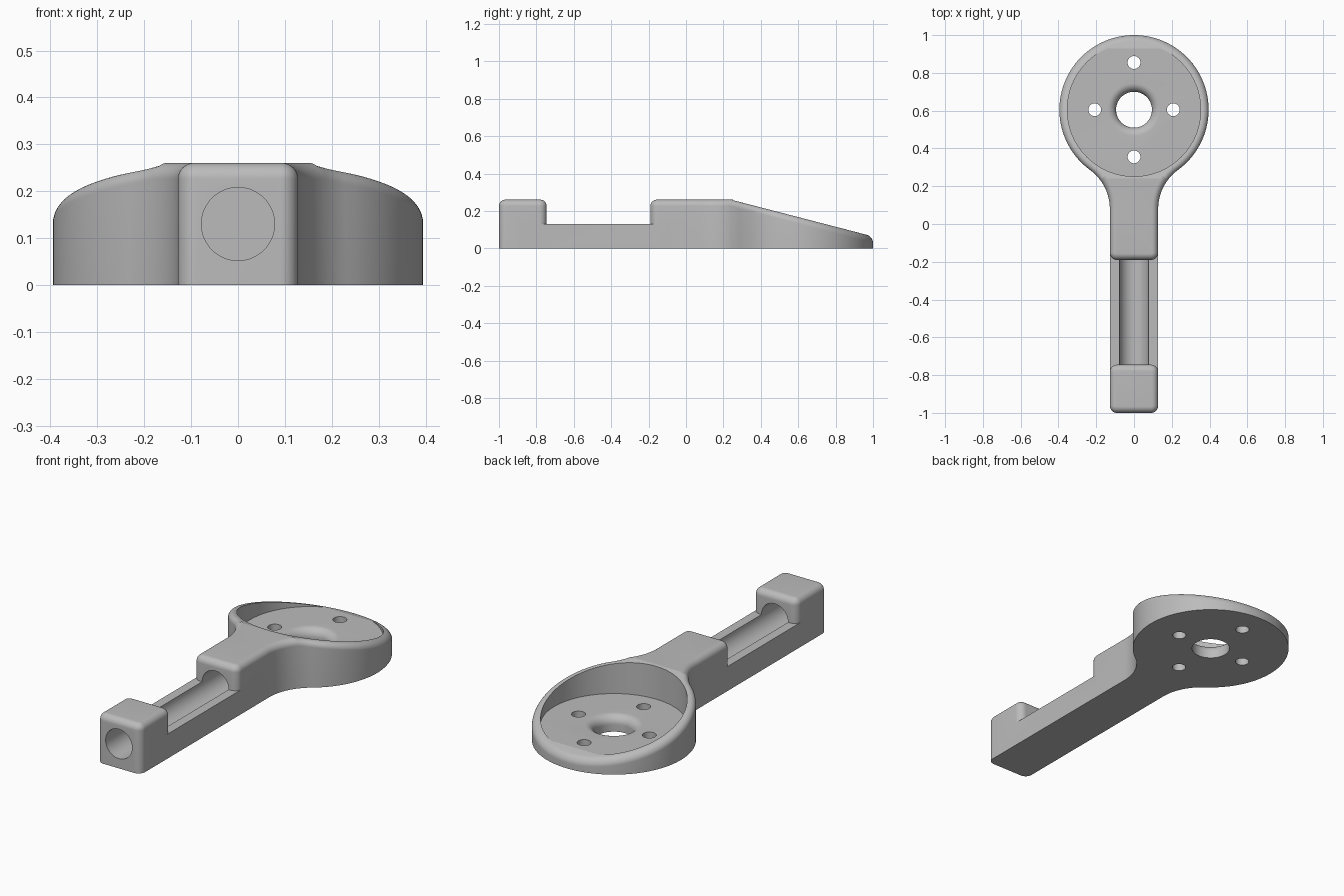
import bpy, bmesh
from math import sin, cos, pi, atan2, hypot

if "Cube" in bpy.data.objects:
    bpy.data.objects.remove(bpy.data.objects["Cube"])

HALF_W, TOP, LEDGE = 0.128, 0.26, 0.13      # handle half width and heights
HEAD_Y, HEAD_R = 0.605, 0.395               # round head
CORNER, ROUND = 0.038, 0.034                # plan corners, top rounding
NOTCH_FRONT, NOTCH_BACK = -0.745, -0.19

grey = bpy.data.materials.new("plain grey")
grey.use_nodes = True
colour = (0.5, 0.5, 0.5, 1)
grey.diffuse_color = colour
grey.node_tree.nodes["Principled BSDF"].inputs["Base Color"].default_value = colour


def arc(cx, cy, r, a0, a1, n):
    return [(cx + r * cos(a0 + (a1 - a0) * i / n), cy + r * sin(a0 + (a1 - a0) * i / n))
            for i in range(n + 1)]


def to_object(name, bm):
    bmesh.ops.recalc_face_normals(bm, faces=bm.faces)
    mesh = bpy.data.meshes.new(name)
    bm.to_mesh(mesh)
    bm.free()
    mesh.materials.append(grey)
    obj = bpy.data.objects.new(name, mesh)
    bpy.context.collection.objects.link(obj)
    return obj


def prism(name, outline, z0, z1, slope=None, rounding=0):
    """Extrude an outline, optionally trim it by a plane and round its top rim."""
    bm = bmesh.new()
    base = bm.faces.new([bm.verts.new((x, y, z0)) for x, y in outline])
    up = bmesh.ops.extrude_face_region(bm, geom=[base])["geom"]
    for v in up:
        if isinstance(v, bmesh.types.BMVert):
            v.co.z = z1
    if slope:
        cut = bmesh.ops.bisect_plane(bm, geom=bm.verts[:] + bm.edges[:] + bm.faces[:],
                                     plane_co=slope[0], plane_no=slope[1], clear_outer=True)
        bmesh.ops.holes_fill(bm, edges=[e for e in bm.edges if e.is_boundary])
    bmesh.ops.recalc_face_normals(bm, faces=bm.faces)
    if rounding:
        rim = [e for e in bm.edges
               if sum(f.normal.z > 0.5 for f in e.link_faces) == 1]
        bmesh.ops.bevel(bm, geom=rim, offset=rounding, offset_type='OFFSET', segments=10,
                        profile=0.5, affect='EDGES', clamp_overlap=False)
    return to_object(name, bm)


def lathe(name, profile, centre, n=64):
    """Closed solid of revolution about the vertical, from (radius, z) points."""
    bm = bmesh.new()
    rings = [[bm.verts.new((centre[0] + r * cos(2 * pi * i / n),
                            centre[1] + r * sin(2 * pi * i / n), z)) for i in range(n)]
             for r, z in profile]
    for a, b in zip(rings, rings[1:]):
        for i in range(n):
            bm.faces.new((a[i], a[(i + 1) % n], b[(i + 1) % n], b[i]))
    bm.faces.new(rings[0])
    bm.faces.new(rings[-1])
    return to_object(name, bm)


def combine(target, other, operation):
    mod = target.modifiers.new(operation, 'BOOLEAN')
    mod.operation, mod.solver, mod.object = operation, 'EXACT', other
    bpy.context.view_layer.objects.active = target
    bpy.ops.object.modifier_apply(modifier=mod.name)
    bpy.data.objects.remove(other)


def mirrored(half):
    """Complete a right-hand outline running from front to back."""
    return half + [(-x, y) for x, y in reversed(half) if x > 1e-5]


# Neck and head: handle sides sweep tangentially into the round head
blend_r, blend_y = 0.255, 0.08
blend_x = HALF_W + blend_r
join = atan2(blend_y - HEAD_Y, blend_x)
half = arc(HALF_W - CORNER, NOTCH_BACK + CORNER, CORNER, -pi / 2, 0, 10)
half += arc(blend_x, blend_y, blend_r, pi, join + pi, 16)
half += arc(0, HEAD_Y, HEAD_R, join, pi / 2, 44)[1:]
body = prism("wrench_body", mirrored(half), 0, TOP,
             slope=((0, 0.24, TOP), (0, 0.2585, 1)), rounding=ROUND)

# Front block with rounded corners
half = arc(HALF_W - CORNER, -1 + CORNER, CORNER, -pi / 2, 0, 10)
half += arc(HALF_W - CORNER, NOTCH_FRONT - CORNER, CORNER, 0, pi / 2, 10)
combine(body, prism("front_block", mirrored(half), 0, TOP, rounding=ROUND), 'UNION')

# Low bridge between the block and the neck
bridge = [(HALF_W, -0.9), (HALF_W, -0.1), (-HALF_W, -0.1), (-HALF_W, -0.9)]
combine(body, prism("bridge", bridge, 0, LEDGE), 'UNION')

# Round pocket in the head
FLOOR = 0.082
combine(body, lathe("pocket", [(0.353, FLOOR), (0.353, 0.5)], (0, HEAD_Y), 128), 'DIFFERENCE')

# Centre hole with a rounded upper lip
lip = 0.045
profile = [(0.095, -0.1)] + [(0.095 + lip * (1 - cos(a * pi / 20)), FLOOR - lip + lip * sin(a * pi / 20))
                             for a in range(11)] + [(0.095 + lip, 0.2)]
combine(body, lathe("centre_hole", profile, (0, HEAD_Y)), 'DIFFERENCE')

# Four small screw holes
for x, y in ((0.208, 0), (-0.208, 0), (0, 0.25), (0, -0.25)):
    combine(body, lathe("screw_hole", [(0.034, -0.1), (0.034, 0.2)], (x, HEAD_Y + y), 32), 'DIFFERENCE')

# Lengthwise bore, open along the bridge
bore = lathe("bore", [(0.078, 0), (0.078, 1.1)], (0, 0))
bore.rotation_euler.x = pi / 2
bore.location.z = LEDGE
bpy.context.view_layer.update()
combine(body, bore, 'DIFFERENCE')

# Smooth curves, crisp edges
body.name = "handle_with_round_head"
bpy.ops.object.select_all(action='DESELECT')
body.select_set(True)
bpy.context.view_layer.objects.active = body
bpy.ops.object.shade_smooth_by_angle(angle=0.24)
